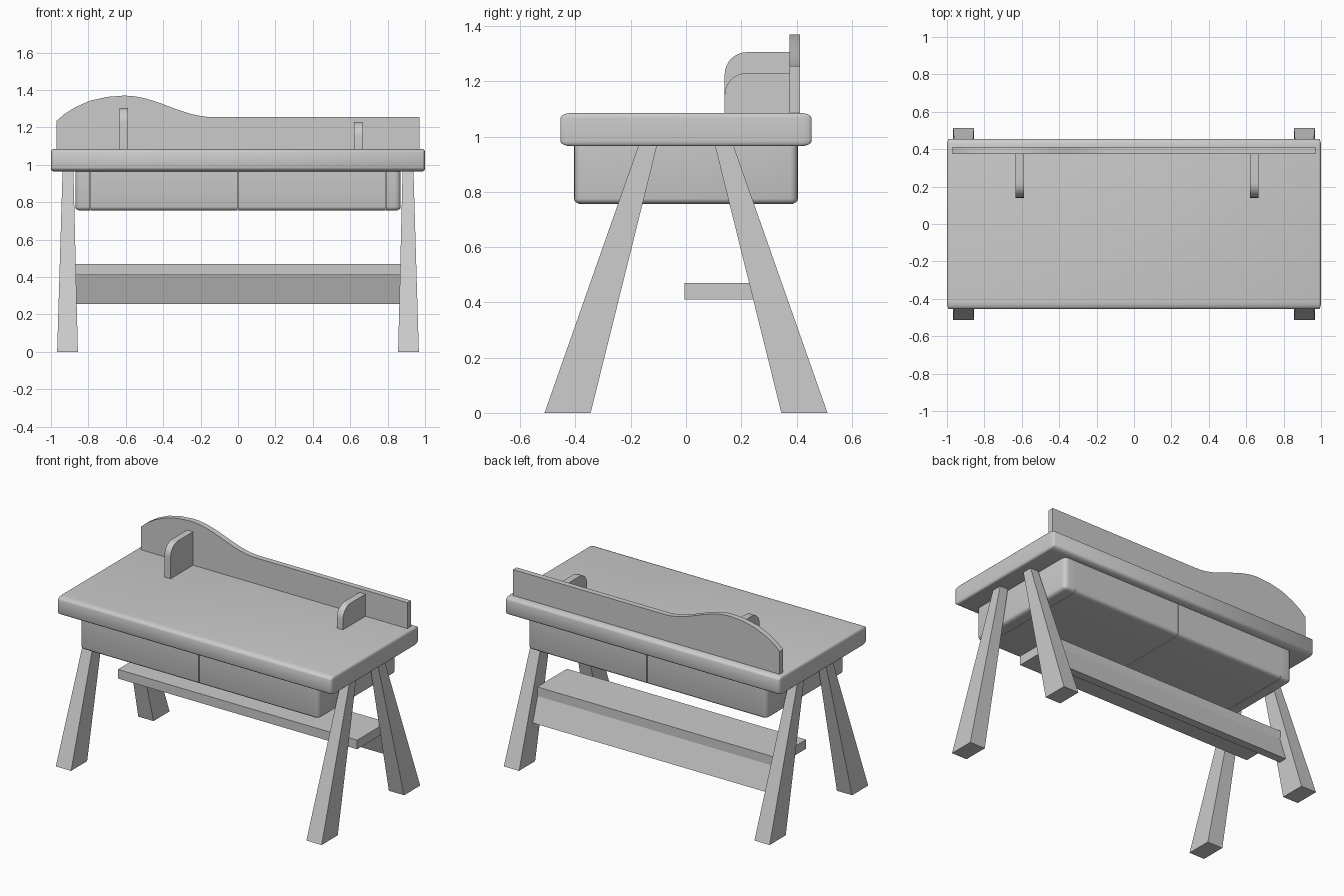
import bpy, bmesh, math
from mathutils import Vector

default = bpy.data.objects.get("Cube")
if default:
    bpy.data.objects.remove(default, do_unlink=True)

grey = bpy.data.materials.new("plain_grey")
grey.diffuse_color = (0.6, 0.6, 0.6, 1)
grey.use_nodes = True
grey.node_tree.nodes["Principled BSDF"].inputs["Base Color"].default_value = (0.6, 0.6, 0.6, 1)


def finish(name, bm, smooth=False):
    bmesh.ops.recalc_face_normals(bm, faces=bm.faces)
    mesh = bpy.data.meshes.new(name)
    bm.to_mesh(mesh)
    bm.free()
    mesh.materials.append(grey)
    obj = bpy.data.objects.new(name, mesh)
    bpy.context.collection.objects.link(obj)
    if smooth:
        bpy.ops.object.select_all(action='DESELECT')
        obj.select_set(True)
        bpy.context.view_layer.objects.active = obj
        bpy.ops.object.shade_smooth_by_angle(angle=math.radians(35))
    return obj


def rounded_box(name, lo, hi, radii=None, keep=lambda mid: True):
    """Box whose chosen edges get a bevel with a separate radius per axis."""
    lo, hi = Vector(lo), Vector(hi)
    bm = bmesh.new()
    bmesh.ops.create_cube(bm, size=1)
    for v in bm.verts:
        v.co = Vector([(lo[i] + hi[i]) / 2 + v.co[i] * (hi[i] - lo[i]) for i in range(3)])
    if radii:
        edges = [e for e in bm.edges if keep((e.verts[0].co + e.verts[1].co) / 2)]
        for v in bm.verts:
            v.co = Vector([v.co[i] / radii[i] for i in range(3)])
        bmesh.ops.bevel(bm, geom=edges, offset=1, segments=4, profile=0.5, affect='EDGES')
        for v in bm.verts:
            v.co = Vector([v.co[i] * radii[i] for i in range(3)])
    return finish(name, bm, bool(radii))


def prism(name, profile, lo, hi, axis):
    """Extrude an outline along x (outline in y, z) or along y (outline in x, z)."""
    bm = bmesh.new()
    place = (lambda a, b, t: (t, a, b)) if axis == 'x' else (lambda a, b, t: (a, t, b))
    face = bm.faces.new([bm.verts.new(place(a, b, lo)) for a, b in profile])
    grown = bmesh.ops.extrude_face_region(bm, geom=[face])["geom"]
    shift = Vector(place(0, 0, hi - lo))
    bmesh.ops.translate(bm, vec=shift, verts=[g for g in grown if isinstance(g, bmesh.types.BMVert)])
    return finish(name, bm, True)


# Table top with softened edges
rounded_box("table_top", (-1, -0.455, 0.965), (1, 0.455, 1.085), (0.012, 0.04, 0.02))

# Drawer block: two flush halves, rounded end pieces and a core behind the seams
low, high, depth, end, seam = 0.755, 0.97, 0.405, 0.87, 0.79
gap = 0.002
rounded_box("drawer_core", (-0.84, -0.395, 0.765), (0.84, 0.395, 0.96))
for side, label in ((1, "left"), (-1, "right")):
    def span(a, b):
        return sorted((side * a, side * b))
    a, b = span(gap, seam - gap)
    rounded_box(label + "_drawer", (a, -depth, low), (b, depth, high), (0.02, 0.03, 0.02),
                lambda m: m.z < low + 0.01 and abs(m.y) > 0.1)
    a, b = span(seam, end)
    rounded_box(label + "_drawer_end", (a, -depth, low), (b, depth, high), (0.03, 0.03, 0.02),
                lambda m: (m.z < low + 0.01 or (abs(m.z - high) > 0.01 and abs(m.x) > 0.8))
                and abs(m.x) > seam + 0.01)

# Splayed, tapered legs
for sx, side in ((1, "left"), (-1, "right")):
    for sy, end_name in ((-1, "front"), (1, "back")):
        bm = bmesh.new()
        rings = []
        for z, x0, x1, y0, y1 in ((0, 0.856, 0.967, 0.345, 0.512),
                                  (0.967, 0.88, 0.938, 0.105, 0.172)):
            rings.append([bm.verts.new((sx * x, sy * y, z))
                          for x, y in ((x0, y0), (x1, y0), (x1, y1), (x0, y1))])
        bottom, top = rings
        bm.faces.new(bottom)
        bm.faces.new(top)
        for i in range(4):
            j = (i + 1) % 4
            bm.faces.new((bottom[i], bottom[j], top[j], top[i]))
        finish(f"{end_name}_{side}_leg", bm)

# Foot shelf and the slanted stretcher beneath it
rounded_box("foot_shelf", (-0.87, -0.005, 0.41), (0.87, 0.305, 0.47))
prism("slanted_stretcher", [(0.305, 0.41), (0.36, 0.255), (0.305, 0.255), (0.25, 0.41)],
      -0.87, 0.87, 'x')

# Back board with a wave on one side
hump, flat, crest_x, flat_x = 1.37, 1.255, -0.61, -0.13
wave = [(-0.97, 1.235), (-0.93, 1.27), (-0.87, 1.308), (-0.79, 1.343), (-0.70, 1.363)]
for i in range(13):
    t = i / 12
    wave.append((crest_x + t * (flat_x - crest_x),
                 flat + (hump - flat) * (0.5 + 0.5 * math.cos(math.pi * t))))
prism("back_board", [(-0.97, 1.08)] + wave + [(0.97, flat), (0.97, 1.08)], 0.375, 0.412, 'y')

# Upright brackets with a rounded front corner
radius = 0.08
for name, x, top in (("tall_bracket", -0.611, 1.305), ("short_bracket", 0.643, 1.23)):
    arc = [(0.14 + radius * (1 - math.cos(i * math.pi / 16)),
            top - radius * (1 - math.sin(i * math.pi / 16))) for i in range(9)]
    prism(name, [(0.14, 1.08)] + arc + [(0.38, top), (0.38, 1.08)], x - 0.022, x + 0.022, 'x')
